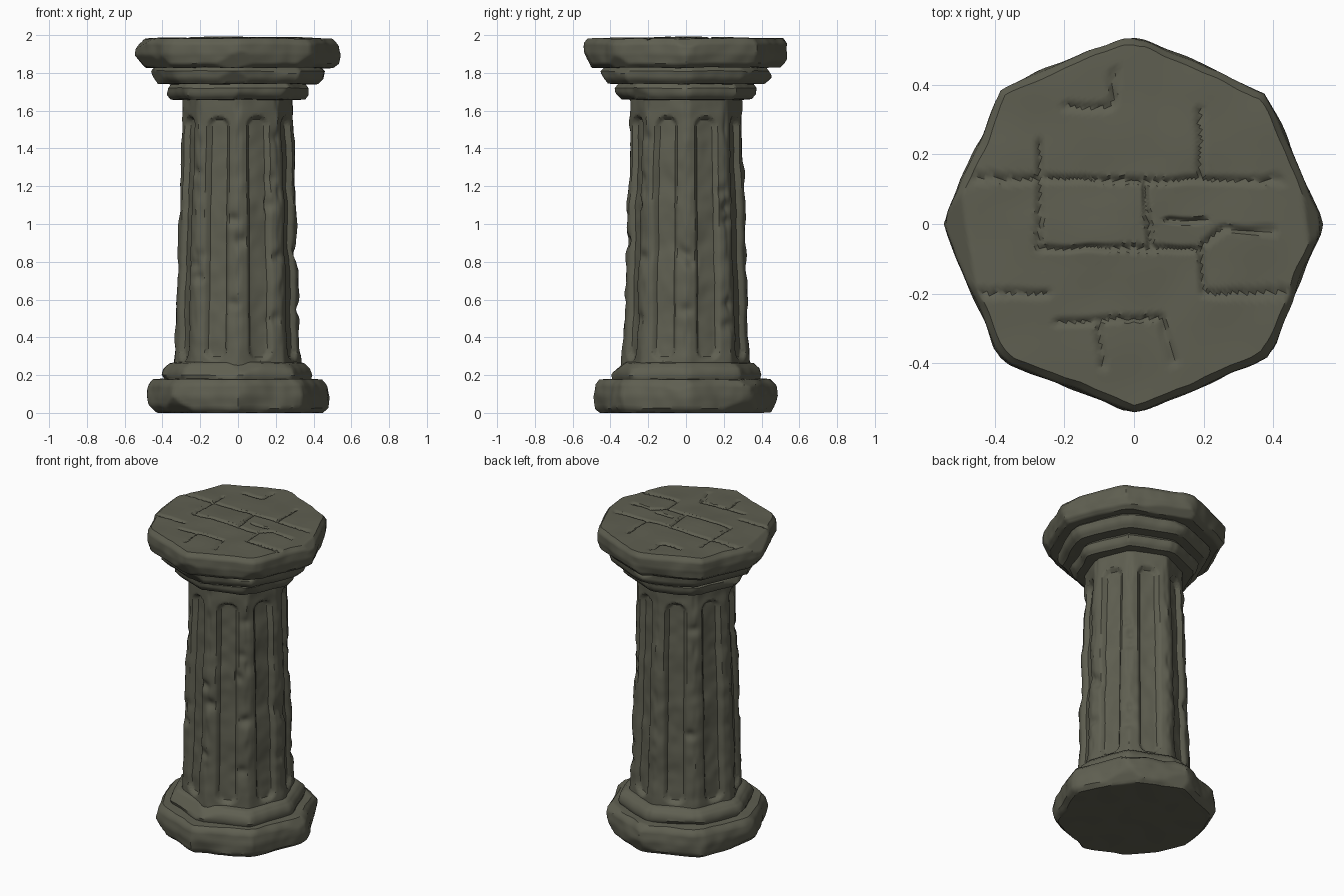
import bpy, bmesh, math, random
from mathutils import Vector, noise

if "Cube" in bpy.data.objects:
    bpy.data.objects.remove(bpy.data.objects["Cube"])

random.seed(7)
SIDES, SEG = 8, 24

stone = bpy.data.materials.new("dark olive stone")
stone.diffuse_color = (0.114, 0.114, 0.082, 1)
stone.use_nodes = True
stone.node_tree.nodes["Principled BSDF"].inputs["Base Color"].default_value = stone.diffuse_color


def smooth(a, b, x):
    t = min(1, max(0, (x - a) / (b - a)))
    return t * t * (3 - 2 * t)


def resample(profile, step):
    pts = []
    for a, b in zip(profile, profile[1:]):
        n = max(1, round(math.dist(a, b) / step))
        pts += [(a[0] + (b[0] - a[0]) * i / n, a[1] + (b[1] - a[1]) * i / n) for i in range(n)]
    return pts + [profile[-1]]


def worn_octagon(name, profile, step=0.016, corner_var=0.015, rough=0.010, chips=0, detail=None):
    """Loft an octagon along a (radius, height) profile, then wear it down."""
    seed = Vector((random.random() * 50, random.random() * 50, 0))
    corners = []
    for k in range(SIDES):
        a = math.tau * k / SIDES
        r = 1 + random.uniform(-corner_var, corner_var)
        corners.append(Vector((math.cos(a) * r, math.sin(a) * r, 0)))
    bm = bmesh.new()
    rings = []
    for r, z in resample(profile, step):
        if r < 0.005:
            r = 0.005
        ring = []
        for k in range(SIDES):
            a, b = corners[k], corners[(k + 1) % SIDES]
            for i in range(SEG):
                f = i / SEG
                p = a.lerp(b, f) * r
                p.z = z
                out = Vector((p.x, p.y, 0)).normalized()
                # broad undulation and blunted corners
                w = noise.noise(p * 5 + seed) * rough + noise.noise(p * 14 + seed) * rough * 0.5
                edge = max(0, 1 - min(f, 1 - f) / 0.09)
                w -= edge * 0.012 * (0.5 + noise.noise(p * 9 - seed))
                if r > 0.1:
                    p += out * w
                p.z += noise.noise(p * 6 - seed) * rough * 0.5
                if detail:
                    p = detail(p, out, f, r, z)
                ring.append(bm.verts.new(p))
        rings.append(ring)
    n = SIDES * SEG
    for lo, hi in zip(rings, rings[1:]):
        for i in range(n):
            j = (i + 1) % n
            bm.faces.new((lo[i], lo[j], hi[j], hi[i]))
    bm.faces.new(rings[0][::-1])
    bm.faces.new(rings[-1])
    # flat knocks along the rims: press vertices back to random planes
    for _ in range(chips):
        a = random.uniform(0, math.tau)
        e = random.choice((-1, 1)) * random.uniform(0.3, 0.9)
        nrm = Vector((math.cos(a) * math.cos(e), math.sin(a) * math.cos(e), math.sin(e)))
        lim = max(v.co.dot(nrm) for v in bm.verts) - random.uniform(0.006, 0.02)
        for v in bm.verts:
            d = v.co.dot(nrm) - lim
            if d > 0:
                v.co -= nrm * d
    for v in bm.verts:
        v.co.z = min(2.0, max(0.0, v.co.z))
    bmesh.ops.recalc_face_normals(bm, faces=bm.faces)
    me = bpy.data.meshes.new(name)
    bm.to_mesh(me)
    bm.free()
    me.materials.append(stone)
    ob = bpy.data.objects.new(name, me)
    bpy.context.collection.objects.link(ob)
    bpy.ops.object.select_all(action='DESELECT')
    ob.select_set(True)
    bpy.context.view_layer.objects.active = ob
    bpy.ops.object.shade_smooth_by_angle(angle=math.radians(40))
    return ob


# ---- shaft: one round-ended flute per face, plus dents on the ridges ----
dents = [(math.tau * random.randrange(8) / 8 + random.uniform(-.1, .1),
          random.uniform(0.4, 1.5), random.uniform(0.01, 0.022)) for _ in range(22)]
dents += [(-math.pi / 2 - 0.08, 0.58, 0.018), (-math.pi / 4 - 0.2, 1.1, 0.02)]


def flute(p, out, f, r, z):
    u = abs(f - 0.5) * r * 0.765
    half = 0.066 * (0.75 + 0.25 * r / 0.32)
    zc, hz = 0.925, 0.645
    rad = half * 0.85
    qx, qz = u - half + rad, abs(z - zc) - hz + rad
    d = math.hypot(max(qx, 0), max(qz, 0)) + min(max(qx, qz), 0) - rad
    p = p - out * 0.026 * smooth(0.002, -0.016, d)
    for a, dz, depth in dents:
        da = (math.atan2(out.y, out.x) - a + math.pi) % math.tau - math.pi
        g = (da * 0.32 / 0.035) ** 2 + ((z - dz) / 0.03) ** 2
        if g < 6 and d > -0.02:
            p = p - out * depth * math.exp(-g)
    return p


# ---- top slab: paving joints as grooves (x0, y0, x1, y1) ----
joints = [(-.46, .13, -.27, .13), (-.27, .13, .42, .125), (-.27, -.07, .18, -.07),
          (-.46, -.20, -.25, -.20), (.2, -.2, .5, -.195), (-.22, -.28, .08, -.27),
          (-.2, .34, -.07, .34), (-.27, .23, -.27, -.07), (.19, .13, .195, .33),
          (.03, .12, .045, -.06), (.195, -.07, .2, -.2), (-.1, -.28, -.09, -.41),
          (.08, -.27, .11, -.4), (-.065, .34, -.06, .44), (.2, -.06, .26, -.01),
          (.26, -.01, .4, -.02), (.1, .01, .2, .01)]


def paving(p, out, f, r, z):
    if z > 1.975:
        best = 1
        q = Vector((p.x + noise.noise(p * 12) * 0.008, p.y + noise.noise(p * 11) * 0.008))
        for x0, y0, x1, y1 in joints:
            a, b = Vector((x0, y0)), Vector((x1, y1))
            t = min(1, max(0, (q - a).dot(b - a) / (b - a).length_squared))
            best = min(best, (q - a.lerp(b, t)).length)
        p.z -= 0.014 * smooth(0.014, 0.0, best)
    return p


# ---- plinth ----
worn_octagon("base_slab", [(0, 0), (0.455, 0), (0.48, 0.025), (0.488, 0.09), (0.48, 0.15),
                           (0.455, 0.178), (0.3, 0.185)], rough=0.013, chips=12)
worn_octagon("base_step", [(0.2, 0.16), (0.40, 0.165), (0.412, 0.20), (0.40, 0.235),
                           (0.37, 0.262), (0.28, 0.28)], rough=0.008, chips=5)
worn_octagon("fluted_shaft", [(0.345, 0.24), (0.338, 0.32), (0.297, 1.60), (0.295, 1.68)],
             step=0.012, corner_var=0.008, rough=0.009, detail=flute)

# ---- capital ----
worn_octagon("capital_lower_ring", [(0.25, 1.655), (0.355, 1.66), (0.378, 1.685), (0.382, 1.72),
                                    (0.36, 1.745), (0.25, 1.75)], rough=0.008, chips=4)
worn_octagon("capital_middle_ring", [(0.3, 1.738), (0.43, 1.742), (0.458, 1.77), (0.465, 1.81),
                                     (0.44, 1.832), (0.3, 1.84)], rough=0.009, chips=6)
worn_octagon("capital_top_slab", [(0.3, 1.828), (0.505, 1.828), (0.532, 1.85), (0.543, 1.90),
                                  (0.54, 1.955), (0.52, 1.982), (0, 1.992)],
             step=0.011, rough=0.011, chips=10, detail=paving)
